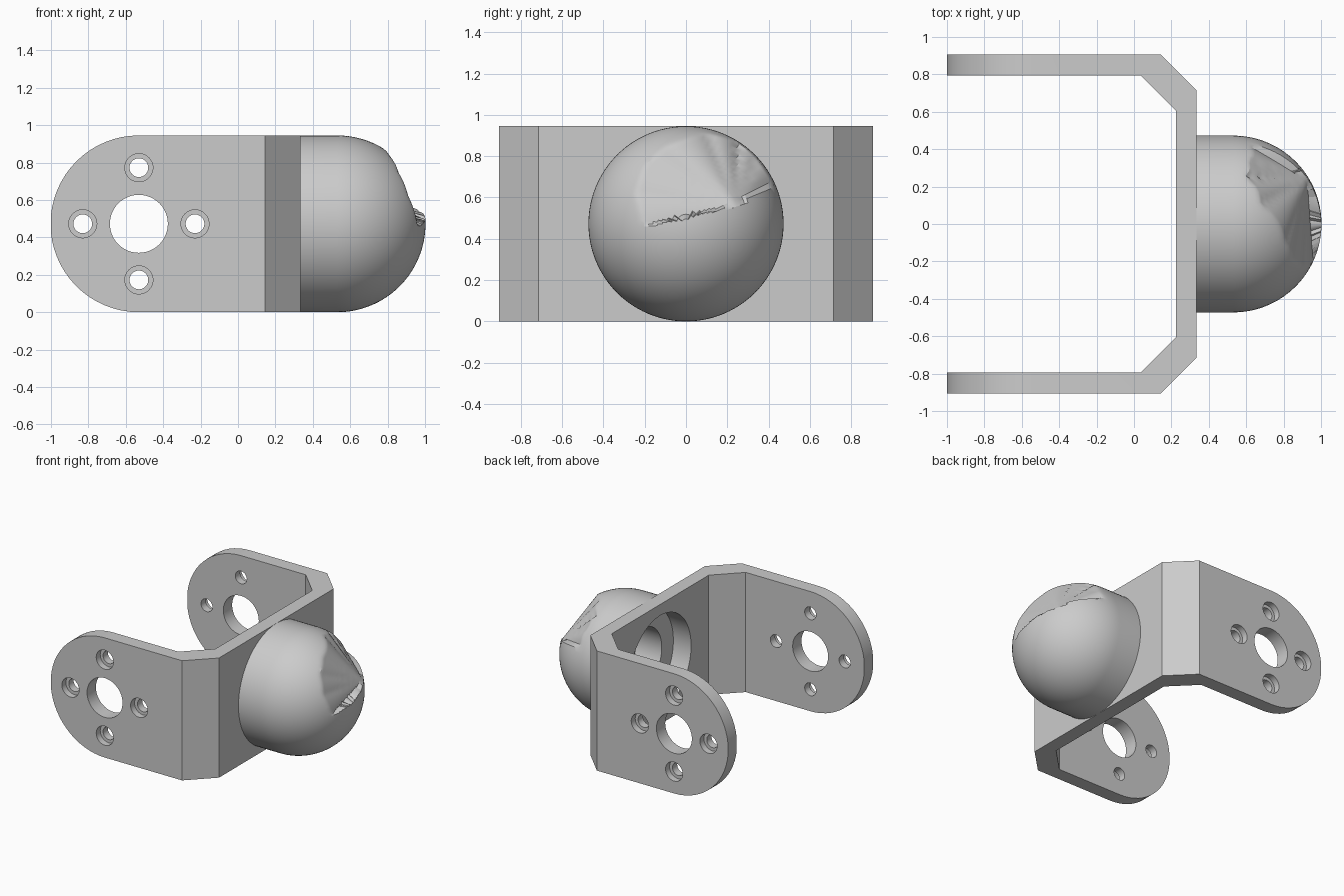
import bpy, bmesh
from math import cos, sin, pi, sqrt, radians
from mathutils import Vector, Matrix

cube = bpy.data.objects.get("Cube")
if cube:
    bpy.data.objects.remove(cube, do_unlink=True)

H = 0.945            # bracket height
R = H / 2            # dome and arm-end radius
PIVOT = -0.53        # x of the arm bores
DOME_X = 0.53        # x of the dome centre

grey = bpy.data.materials.new("plain grey")
grey.use_nodes = True
colour = (0.6, 0.6, 0.6, 1)
grey.diffuse_color = colour
grey.node_tree.nodes["Principled BSDF"].inputs["Base Color"].default_value = colour


def add_object(name, bm):
    bmesh.ops.recalc_face_normals(bm, faces=bm.faces)
    mesh = bpy.data.meshes.new(name)
    bm.to_mesh(mesh)
    bm.free()
    mesh.materials.append(grey)
    obj = bpy.data.objects.new(name, mesh)
    bpy.context.collection.objects.link(obj)
    return obj


def prism(name, points, offset):
    bm = bmesh.new()
    face = bm.faces.new([bm.verts.new(p) for p in points])
    extruded = bmesh.ops.extrude_face_region(bm, geom=[face])["geom"]
    bmesh.ops.translate(bm, vec=offset, verts=[v for v in extruded if isinstance(v, bmesh.types.BMVert)])
    return add_object(name, bm)


def cylinder(name, centre, radius, depth, axis):
    bm = bmesh.new()
    turn = Matrix.Rotation(pi / 2, 4, "X" if axis == "y" else "Y")
    bmesh.ops.create_cone(bm, cap_ends=True, segments=48, radius1=radius, radius2=radius,
                          depth=depth, matrix=Matrix.Translation(centre) @ turn)
    return add_object(name, bm)


def boolean(obj, cutter, operation="DIFFERENCE"):
    mod = obj.modifiers.new(cutter.name, "BOOLEAN")
    mod.operation, mod.object, mod.solver = operation, cutter, "EXACT"
    bpy.context.view_layer.objects.active = obj
    bpy.ops.object.modifier_apply(modifier=mod.name)
    bpy.data.objects.remove(cutter, do_unlink=True)


def smooth(obj, degrees):
    bpy.ops.object.select_all(action="DESELECT")
    obj.select_set(True)
    bpy.context.view_layer.objects.active = obj
    bpy.ops.object.shade_smooth_by_angle(angle=radians(degrees))


# Bracket: chamfered U outline, mirrored in y
outer = [(-1, 0.905), (0.145, 0.905), (0.335, 0.715)]
inner = [(0.225, 0.605), (0.035, 0.795), (-1, 0.795)]
outline = outer + [(x, -y) for x, y in reversed(outer)]
outline += [(x, -y) for x, y in reversed(inner)] + inner
bracket = prism("bracket", [(x, y, 0) for x, y in outline], (0, 0, H))

# Rounded arm ends
steps = 32
side = [(0.5, 0), (0.5, H)]
side += [(PIVOT - R * sin(pi * i / steps), R + R * cos(pi * i / steps)) for i in range(steps + 1)]
boolean(bracket, prism("arm_rounding", [(x, -1.2, z) for x, z in side], (0, 2.4, 0)), "INTERSECT")

# Arm bores and counterbored screw holes
boolean(bracket, cylinder("main_bore", (PIVOT, 0, R), 0.155, 3, "y"))
for dx, dz in ((0.3, 0), (-0.3, 0), (0, 0.3), (0, -0.3)):
    x, z = PIVOT + dx, R + dz
    boolean(bracket, cylinder("screw_hole", (x, 0, z), 0.05, 3, "y"))
    for s in (-1, 1):
        boolean(bracket, cylinder("counterbore", (x, s * 0.905, z), 0.075, 0.1, "y"))
boolean(bracket, cylinder("plate_bore", (0.28, 0, R), 0.385, 0.4, "x"))
smooth(bracket, 25)

# Hollow dome: lathed about the x axis
rings = 32
profile = [(0.6, 0), (0.6, 0.24), (0.38, 0.24), (0.38, 0.385), (0.335, 0.385), (0.335, R)]
profile += [(DOME_X + R * sin(pi / 2 * i / rings), R * cos(pi / 2 * i / rings)) for i in range(rings + 1)]
bm = bmesh.new()
verts = [bm.verts.new((x, 0, r)) for x, r in profile]
edges = [bm.edges.new(pair) for pair in zip(verts, verts[1:])]
bmesh.ops.spin(bm, geom=verts + edges, cent=(0, 0, 0), axis=(1, 0, 0),
               angle=2 * pi, steps=96, use_duplicate=False)
bmesh.ops.remove_doubles(bm, verts=bm.verts, dist=0.0005)


def on_dome(y, z):
    return Vector((DOME_X + sqrt(max(R * R - y * y - z * z, 0)), y, z))


# Faceted dent: straight fans from one apex to a rim lying on the dome
apex = Vector((0.24, 0.09))
rim = [Vector(p) for p in ((0.42, 0.2), (0.34, 0.32), (0.25, 0.398), (0.1, 0.44),
                           (-0.1, 0.37), (-0.2, 0.28), (-0.24, 0.15), (-0.2, -0.01))]
tip = on_dome(*apex)
for v in bm.verts:
    if v.co.x < DOME_X + 0.001 or v.co.yz.length < 0.001 and v.co.x < 0.7:
        continue
    d = v.co.yz - apex
    for a, b in zip(rim, rim[1:]):
        u, w = a - apex, b - apex
        area = u.x * w.y - u.y * w.x
        s = (d.x * w.y - d.y * w.x) / area
        t = (u.x * d.y - u.y * d.x) / area
        if s >= 0 and t >= 0 and 0 < s + t < 1:
            k = s + t
            edge = apex + d / k
            v.co.x = min(v.co.x, tip.lerp(on_dome(*edge), k).x)
            break
bmesh.ops.translate(bm, vec=(0, 0, R), verts=bm.verts)
dome = add_object("dome", bm)
smooth(dome, 25)
